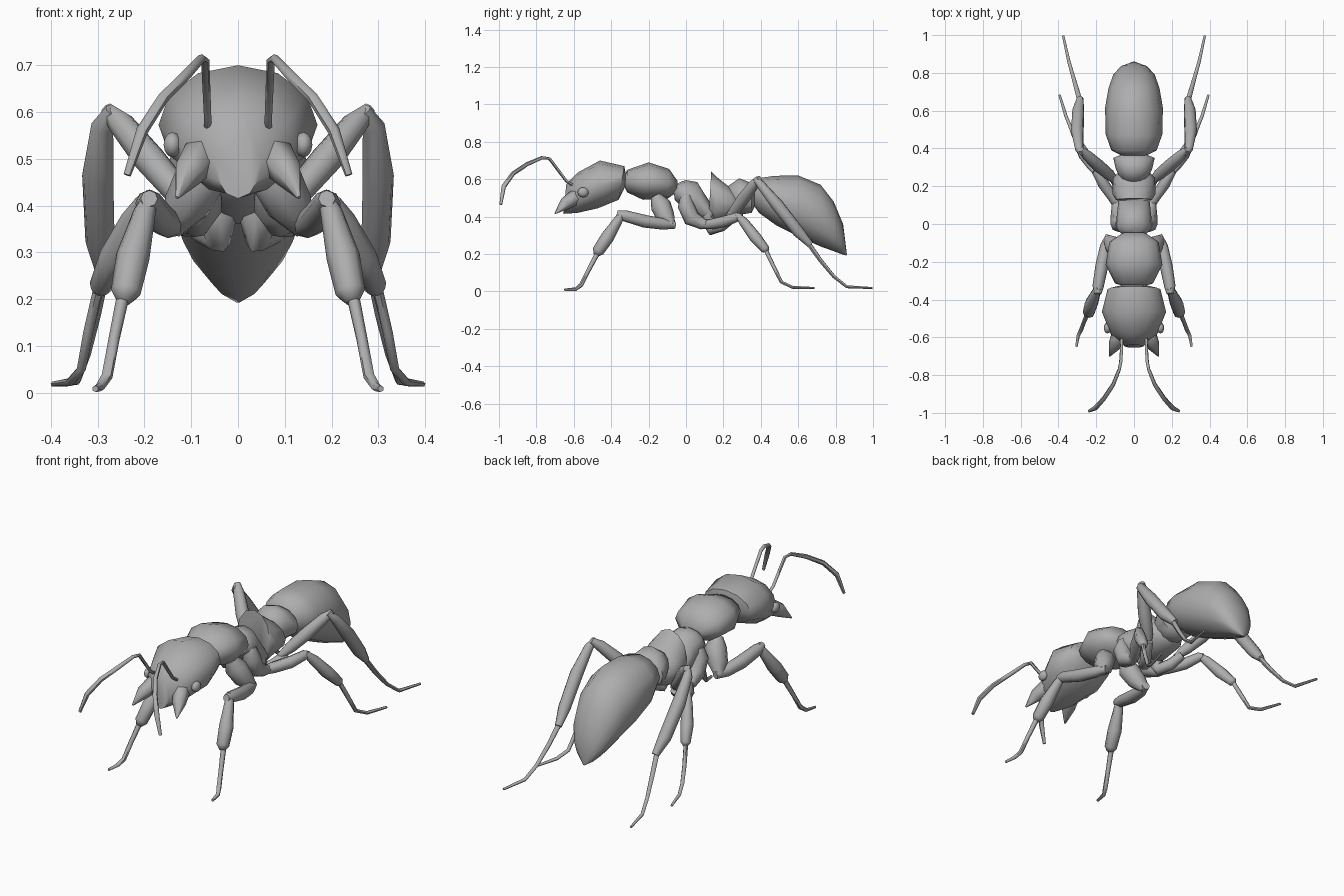
import bpy, bmesh, math
from mathutils import Vector

grey = bpy.data.materials.new("ant grey")
grey.diffuse_color = (0.42, 0.42, 0.42, 1)


def loft(name, rings, mirror=False):
    """Skin a list of equal-length vertex rings and cap both ends."""
    bm = bmesh.new()
    vr = [[bm.verts.new(p) for p in r] for r in rings]
    n = len(vr[0])
    for a, b in zip(vr, vr[1:]):
        for i in range(n):
            j = (i + 1) % n
            bm.faces.new((a[i], a[j], b[j], b[i]))
    bm.faces.new(vr[0])
    bm.faces.new(vr[-1])
    bmesh.ops.recalc_face_normals(bm, faces=bm.faces)
    return finish(name, bm, mirror)


def finish(name, bm, mirror):
    me = bpy.data.meshes.new(name)
    bm.to_mesh(me)
    bm.free()
    me.materials.append(grey)
    ob = bpy.data.objects.new(name, me)
    bpy.context.collection.objects.link(ob)
    if mirror:
        ob.modifiers.new("mirror", 'MIRROR').use_mirror_merge = False
    bpy.ops.object.select_all(action='DESELECT')
    ob.select_set(True)
    bpy.context.view_layer.objects.active = ob
    bpy.ops.object.shade_smooth_by_angle(angle=math.radians(60))
    return ob


def body(name, sections, n=12):
    """Each section: top y, top z, bottom y, bottom z, half width."""
    rings = []
    for ty, tz, by, bz, w in sections:
        ring = []
        for i in range(n):
            a = math.tau * i / n
            c = math.cos(a)
            ring.append(((w * math.sin(a)), (ty + by) / 2 + c * (ty - by) / 2,
                         (tz + bz) / 2 + c * (tz - bz) / 2))
        rings.append(ring)
    return loft(name, rings)


def limb(name, pts, n=8):
    """Mirrored tube through (x, y, z, radius) points."""
    ps = [Vector(p[:3]) for p in pts]
    rings, prev, side = [], None, None
    for i, p in enumerate(ps):
        d = (ps[min(i + 1, len(ps) - 1)] - ps[max(i - 1, 0)]).normalized()
        side = d.orthogonal().normalized() if prev is None else prev.rotation_difference(d) @ side
        up = d.cross(side)
        r = pts[i][3]
        rings.append([p + r * (side * math.cos(math.tau * k / n) + up * math.sin(math.tau * k / n))
                      for k in range(n)])
        prev = d
    return loft(name, rings, True)


# Body, front to back
body("head", [(-.32, .62, -.325, .56, .06), (-.33, .67, -.36, .49, .14),
              (-.46, .70, -.47, .445, .17), (-.58, .635, -.58, .42, .125),
              (-.64, .575, -.655, .415, .05)])
body("front_thorax", [(-.33, .61, -.33, .56, .05), (-.315, .65, -.315, .53, .10),
                      (-.20, .69, -.23, .49, .15), (-.09, .655, -.10, .495, .13),
                      (-.045, .59, -.05, .53, .06)])
body("middle_thorax", [(-.07, .56, -.06, .49, .05), (-.03, .585, -.03, .46, .09),
                       (.0, .595, .0, .42, .095), (.06, .585, .05, .39, .09),
                       (.10, .52, .10, .37, .085), (.14, .46, .14, .36, .08)])
body("rear_thorax", [(.135, .64, .12, .38, .095), (.16, .615, .16, .36, .115),
                     (.23, .56, .26, .39, .11), (.30, .50, .30, .42, .06)])
body("waist", [(.22, .56, .22, .44, .06), (.285, .605, .29, .41, .095),
               (.35, .58, .35, .42, .11), (.37, .54, .37, .46, .06)])
body("abdomen", [(.355, .54, .355, .47, .05), (.39, .605, .39, .42, .12),
                 (.47, .618, .48, .355, .15), (.60, .62, .63, .28, .153),
                 (.72, .57, .72, .24, .135), (.79, .48, .79, .215, .11),
                 (.84, .36, .83, .20, .07), (.86, .20, .857, .192, .006)])

# Eyes
bm = bmesh.new()
bmesh.ops.create_uvsphere(bm, u_segments=10, v_segments=6, radius=1)
for v in bm.verts:
    v.co = Vector((.14 + .02 * v.co.x, -.55 + .03 * v.co.y, .53 + .027 * v.co.z))
finish("eye", bm, True)

# Jaws and feelers
limb("jaw", [(.06, -.55, .52, .03), (.08, -.59, .505, .042), (.105, -.645, .47, .034),
             (.13, -.70, .417, .004)], 6)
limb("feeler", [(.065, -.60, .565, .008), (.065, -.64, .59, .008), (.07, -.73, .71, .009),
                (.078, -.77, .715, .009), (.11, -.85, .68, .011), (.16, -.925, .63, .012),
                (.205, -.975, .56, .013), (.237, -.99, .465, .008)], 6)

# Front legs
limb("front_hip", [(.07, -.16, .51, .03), (.08, -.135, .46, .055), (.11, -.11, .40, .05),
                   (.14, -.08, .35, .025)])
limb("front_thigh", [(.13, -.06, .355, .02), (.15, -.12, .36, .03), (.17, -.22, .375, .034),
                     (.19, -.33, .405, .03), (.19, -.37, .415, .018)])
limb("front_shin", [(.185, -.335, .425, .015), (.20, -.36, .385, .024), (.225, -.42, .29, .036),
                    (.24, -.47, .215, .032), (.245, -.48, .195, .016)])
limb("front_foot", [(.245, -.47, .21, .014), (.265, -.52, .115, .012), (.28, -.56, .035, .012),
                    (.295, -.59, .012, .010), (.305, -.65, .008, .007)], 6)

# Middle legs
limb("middle_hip", [(.07, .0, .51, .03), (.08, .0, .46, .045), (.08, .03, .39, .045),
                    (.09, .09, .36, .03), (.10, .13, .355, .02)])
limb("middle_thigh", [(.08, .08, .355, .02), (.11, .14, .36, .028), (.16, .21, .375, .030),
                      (.20, .28, .40, .024), (.21, .30, .40, .014)])
limb("middle_shin", [(.205, .275, .41, .015), (.225, .31, .37, .026), (.265, .37, .29, .032),
                     (.295, .425, .225, .024), (.30, .435, .215, .012)])
limb("middle_foot", [(.295, .42, .235, .012), (.32, .47, .13, .011), (.335, .51, .05, .010),
                     (.36, .57, .022, .009), (.395, .685, .018, .006)], 6)

# Hind legs
limb("hind_hip", [(.05, .12, .44, .03), (.04, .12, .38, .04), (.045, .14, .33, .032),
                  (.08, .19, .35, .03), (.11, .25, .39, .022)])
limb("hind_thigh", [(.09, .22, .385, .016), (.13, .26, .43, .030), (.19, .31, .50, .034),
                    (.25, .365, .575, .028), (.28, .395, .605, .016)])
limb("hind_shin", [(.27, .37, .605, .014), (.29, .40, .57, .024), (.30, .49, .46, .034),
                   (.295, .60, .32, .032), (.285, .665, .25, .018)])
limb("hind_foot", [(.285, .645, .27, .014), (.305, .72, .165, .012), (.325, .79, .08, .010),
                   (.345, .86, .025, .009), (.375, .997, .018, .006)], 6)
